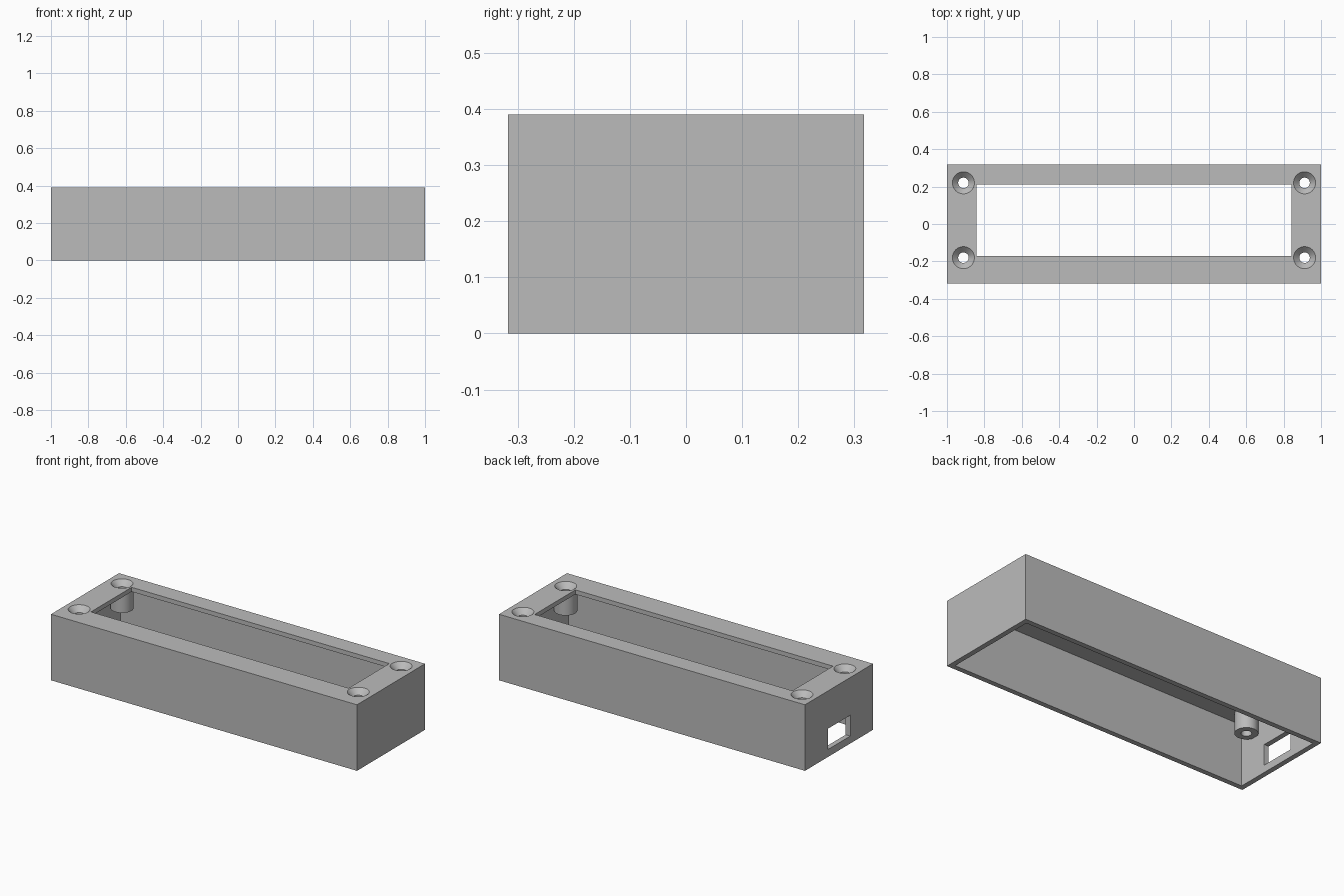
import bpy
import bmesh
import math

if "Cube" in bpy.data.objects:
    bpy.data.objects.remove(bpy.data.objects["Cube"], do_unlink=True)

LENGTH, DEPTH, HEIGHT = 2.0, 0.635, 0.39
WALL, PLATE = 0.03, 0.026
SEGMENTS = 48

grey = bpy.data.materials.new("plain grey")
grey.use_nodes = True
grey.diffuse_color = (0.5, 0.5, 0.5, 1)
grey.node_tree.nodes["Principled BSDF"].inputs["Base Color"].default_value = (0.5, 0.5, 0.5, 1)


def finish(name, bm):
    bmesh.ops.recalc_face_normals(bm, faces=bm.faces)
    mesh = bpy.data.meshes.new(name)
    bm.to_mesh(mesh)
    bm.free()
    mesh.materials.append(grey)
    obj = bpy.data.objects.new(name, mesh)
    bpy.context.collection.objects.link(obj)
    return obj


def box(name, low, high):
    bm = bmesh.new()
    bmesh.ops.create_cube(bm, size=1)
    for v in bm.verts:
        v.co = [l + (c + 0.5) * (h - l) for c, l, h in zip(v.co, low, high)]
    return finish(name, bm)


def turned(name, x, y, profile):
    """Closed solid of revolution from (radius, height) pairs."""
    bm = bmesh.new()
    rings = []
    for r, z in profile:
        rings.append([bm.verts.new((x + r * math.cos(a), y + r * math.sin(a), z))
                      for a in (2 * math.pi * i / SEGMENTS for i in range(SEGMENTS))])
    for lower, upper in zip(rings, rings[1:]):
        for i in range(SEGMENTS):
            j = (i + 1) % SEGMENTS
            bm.faces.new((lower[i], lower[j], upper[j], upper[i]))
    bm.faces.new(rings[0][::-1])
    bm.faces.new(rings[-1])
    return finish(name, bm)


def combine(target, tool, operation):
    """Apply a boolean, then discard the tool."""
    mod = target.modifiers.new(operation, "BOOLEAN")
    mod.operation = operation
    mod.solver = "EXACT"
    mod.object = tool
    bpy.context.view_layer.objects.active = target
    bpy.ops.object.modifier_apply(modifier=mod.name)
    bpy.data.objects.remove(tool, do_unlink=True)


# Open-bottomed shell
hx, hy = LENGTH / 2, DEPTH / 2
case = box("enclosure_case", (-hx, -hy, 0), (hx, hy, HEIGHT))
cavity = box("cavity", (-hx + WALL, -hy + WALL, -0.1), (hx - WALL, hy - WALL, HEIGHT - PLATE))
combine(case, cavity, "DIFFERENCE")

# Screw posts under the plate, with countersunk through holes
for x in (-0.912, 0.912):
    for y in (-0.18, 0.22):
        post = turned("screw_post", x, y, [(0.062, 0.245), (0.062, HEIGHT - PLATE / 2)])
        combine(case, post, "UNION")
        hole = turned("screw_hole", x, y, [(0.028, 0.1), (0.028, HEIGHT - 0.032),
                                           (0.059, HEIGHT), (0.059, HEIGHT + 0.05)])
        combine(case, hole, "DIFFERENCE")

# Display window in the top plate
window = box("display_window", (-0.842, -0.17, 0.3), (0.842, 0.21, 0.5))
combine(case, window, "DIFFERENCE")

# Connector port in the end wall
port = box("connector_port", (-1.1, -0.105, 0.044), (-0.9, 0.105, 0.167))
combine(case, port, "DIFFERENCE")

# Smooth the round walls, keep edges sharp
bpy.ops.object.select_all(action="DESELECT")
case.select_set(True)
bpy.context.view_layer.objects.active = case
bpy.ops.object.shade_smooth_by_angle(angle=math.radians(30))
